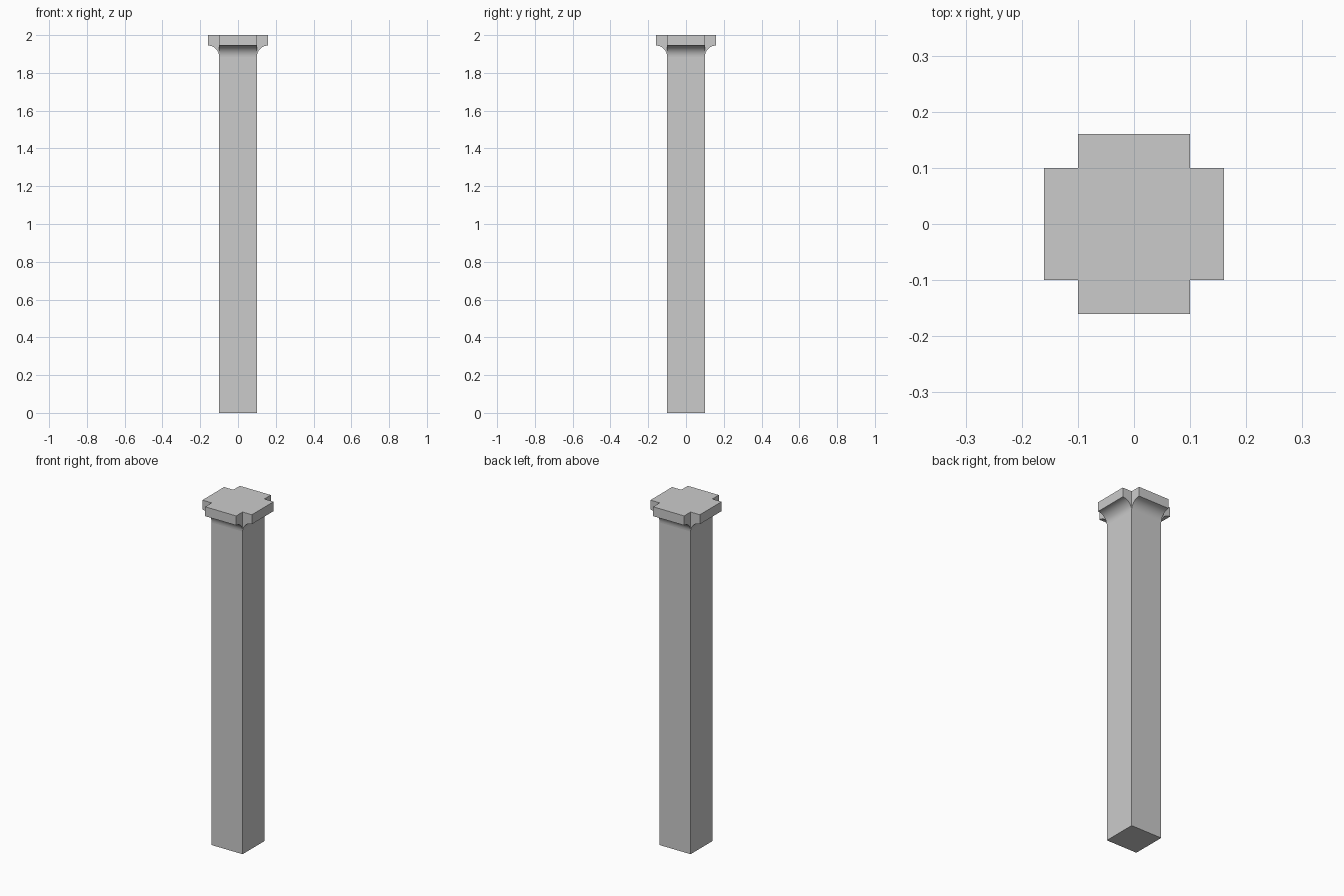
import bpy, bmesh, math
from mathutils import Matrix, Vector

if "Cube" in bpy.data.objects:
    bpy.data.objects.remove(bpy.data.objects["Cube"])

HALF, REACH, TOP = 0.10, 0.16, 2.0   # shaft half width, capital reach, height
LIP_Z = 1.945                        # underside of the capital slab
R = REACH - HALF                     # cove radius
STEPS = 12

# One side's outline (distance from axis, height): cove, then lip
cove = [(REACH - R * math.cos(a), LIP_Z - R + R * math.sin(a))
        for a in (math.pi / 2 * i / STEPS for i in range(STEPS + 1))]
outline = [(HALF, 0.0)] + cove + [(REACH, TOP), (HALF, TOP)]

bm = bmesh.new()


def add_face(points, turn, smooth=False):
    face = bm.faces.new([bm.verts.new(turn @ Vector(p)) for p in points])
    face.smooth = smooth


# Shaft face, cove, lip and top ledge, repeated on all four sides
for k in range(4):
    turn = Matrix.Rotation(k * math.pi / 2, 3, 'Z')
    for i, ((d0, z0), (d1, z1)) in enumerate(zip(outline, outline[1:])):
        add_face([(d0, -HALF, z0), (d0, HALF, z0), (d1, HALF, z1), (d1, -HALF, z1)],
                 turn, 1 <= i <= STEPS)
    # Bracket end cheeks
    for y in (-HALF, HALF):
        add_face([(d, y, z) for d, z in outline[1:]], turn)

# Bottom cap and centre of the top
for z in (0.0, TOP):
    add_face([(-HALF, -HALF, z), (HALF, -HALF, z), (HALF, HALF, z), (-HALF, HALF, z)],
             Matrix.Identity(3))

bmesh.ops.remove_doubles(bm, verts=bm.verts, dist=1e-5)
bmesh.ops.recalc_face_normals(bm, faces=bm.faces)

mesh = bpy.data.meshes.new("column")
bm.to_mesh(mesh)
bm.free()
column = bpy.data.objects.new("column", mesh)
bpy.context.collection.objects.link(column)
